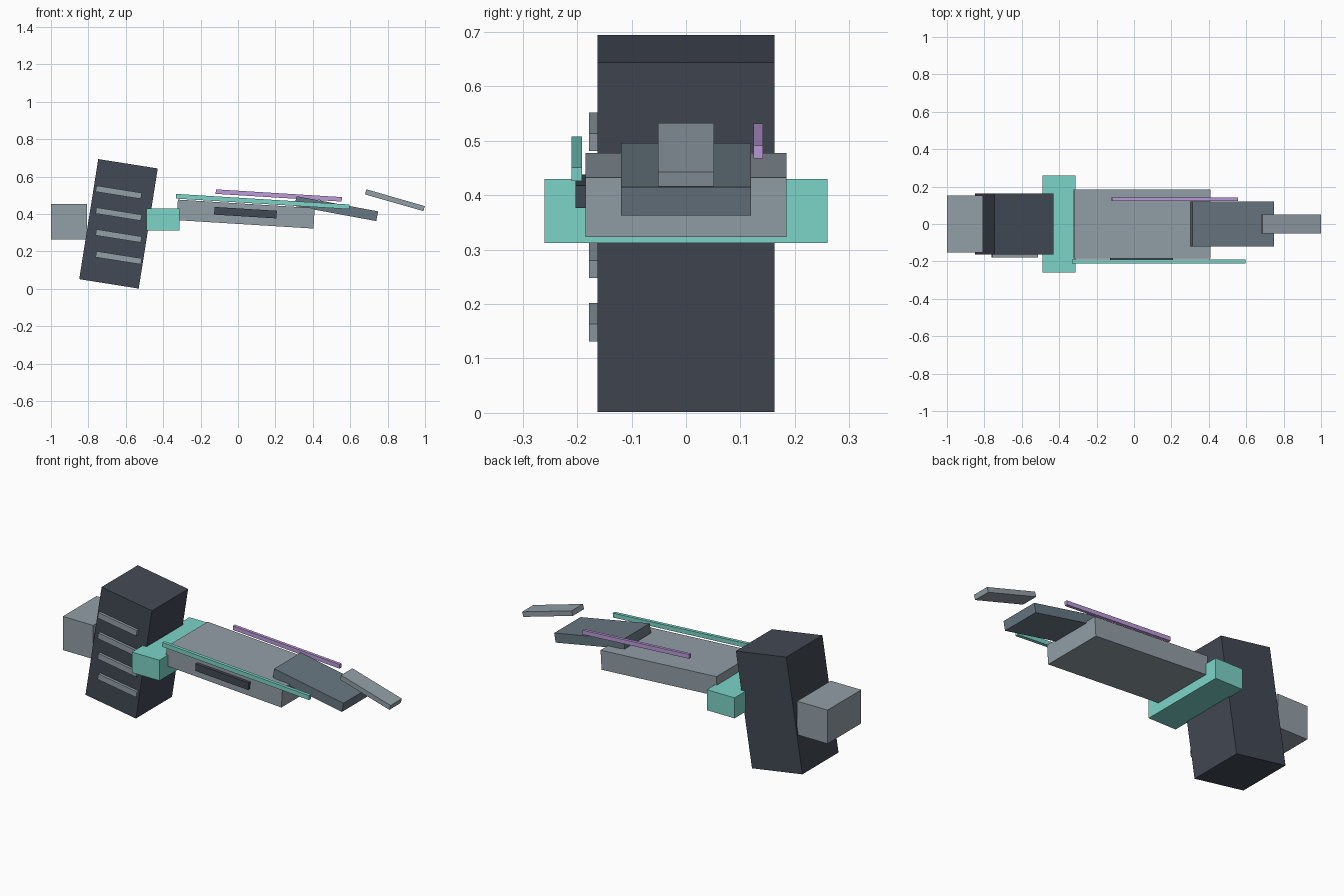
import bpy, bmesh
from math import radians, sin, cos
from mathutils import Matrix

if "Cube" in bpy.data.objects:
    bpy.data.objects.remove(bpy.data.objects["Cube"])


def make_material(name, rgb):
    m = bpy.data.materials.new(name)
    m.diffuse_color = (*rgb, 1)
    m.use_nodes = True
    m.node_tree.nodes["Principled BSDF"].inputs["Base Color"].default_value = m.diffuse_color
    return m


DARK = make_material("dark_slate", (0.055, 0.067, 0.09))
MID = make_material("mid_slate", (0.14, 0.185, 0.225))
LIGHT = make_material("light_steel", (0.29, 0.345, 0.39))
TEAL = make_material("teal", (0.20, 0.66, 0.58))
PURPLE = make_material("purple", (0.50, 0.33, 0.70))


def block(name, center, size, mat, pitch=0):
    """Box of the given size; positive pitch (degrees) lowers its +x end."""
    bm = bmesh.new()
    bmesh.ops.create_cube(bm, size=1, matrix=Matrix.Diagonal((*size, 1)))
    me = bpy.data.meshes.new(name)
    bm.to_mesh(me)
    bm.free()
    me.materials.append(mat)
    ob = bpy.data.objects.new(name, me)
    ob.location = center
    ob.rotation_euler = (0, radians(pitch), 0)
    bpy.context.collection.objects.link(ob)
    return ob


GRIP_PITCH, BODY_PITCH = 9, 3.5

# Grip, its end block and the cross guard
block("grip", (-0.639, 0, 0.348), (0.322, 0.326, 0.65), DARK, GRIP_PITCH)
block("rear_block", (-0.904, 0, 0.359), (0.192, 0.304, 0.192), LIGHT)
block("cross_guard", (-0.401, 0, 0.371), (0.175, 0.52, 0.117), TEAL)

# Raised ribs on the front of the grip
for i in range(4):
    block(f"grip_rib_{i + 1}", (-0.638, -0.165, 0.1665 + i * 0.1167),
          (0.246, 0.026, 0.033), LIGHT, GRIP_PITCH)

# Main body with side panel and edge strips
block("body", (0.041, 0, 0.400), (0.733, 0.37, 0.110), LIGHT, BODY_PITCH)
block("side_panel", (0.040, -0.194, 0.4075), (0.334, 0.018, 0.041), DARK, BODY_PITCH)
block("teal_strip", (0.132, -0.2005, 0.467), (0.929, 0.019, 0.025), TEAL, BODY_PITCH)
block("purple_strip", (0.218, 0.1325, 0.4995), (0.675, 0.017, 0.024), PURPLE, BODY_PITCH)

# Tapering front plates
block("front_plate", (0.526, 0, 0.429), (0.444, 0.238, 0.053), MID, 10.5)
block("tip_plate", (0.839, 0, 0.474), (0.325, 0.102, 0.028), LIGHT, 16)
